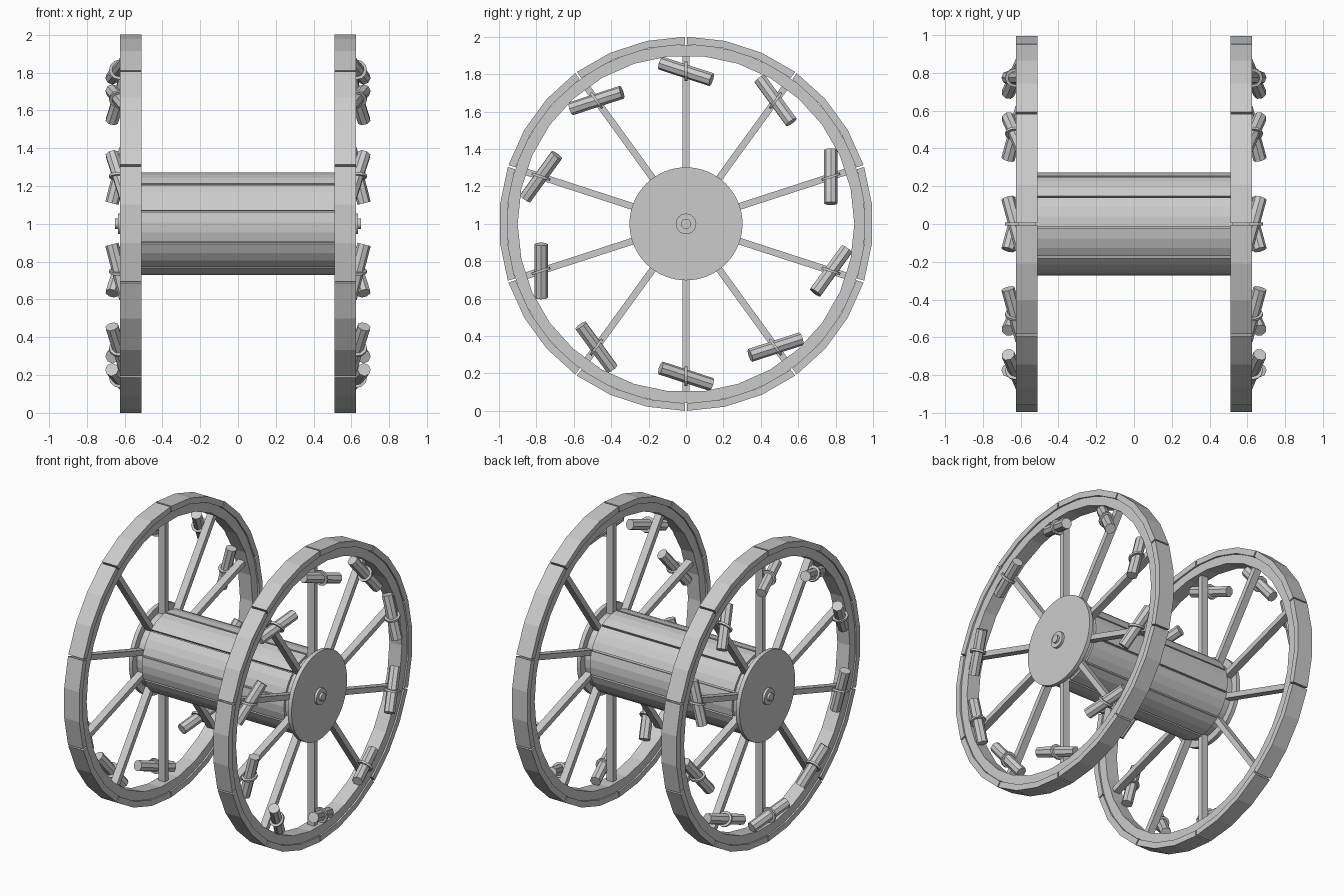
import bpy, bmesh
from math import sin, cos, radians, pi
from mathutils import Matrix, Vector

if "Cube" in bpy.data.objects:
    bpy.data.objects.remove(bpy.data.objects["Cube"])

CENTRE = Vector((0, 0, 1))
SPOKES = [18 + 36 * k for k in range(10)]


def radial(deg):
    return Vector((0, cos(radians(deg)), sin(radians(deg))))


def finish(name, bm, mirror=True, smooth=False):
    bmesh.ops.recalc_face_normals(bm, faces=bm.faces)
    me = bpy.data.meshes.new(name)
    bm.to_mesh(me)
    bm.free()
    ob = bpy.data.objects.new(name, me)
    ob.location = CENTRE
    bpy.context.collection.objects.link(ob)
    if mirror:
        ob.modifiers.new("other_wheel", 'MIRROR').use_mirror_merge = False
    if smooth:
        bpy.context.view_layer.objects.active = ob
        ob.select_set(True)
        bpy.ops.object.shade_smooth_by_angle(angle=radians(30))
        ob.select_set(False)
    return ob


def add_arc(bm, x0, x1, r0, r1, a0, a1, n):
    """Curved block around the x axis from angle a0 to a1."""
    rings = []
    for i in range(n + 1):
        d = radial(a0 + (a1 - a0) * i / n)
        rings.append([bm.verts.new(d * r + Vector((x, 0, 0)))
                      for x, r in ((x0, r0), (x1, r0), (x1, r1), (x0, r1))])
    for a, b in zip(rings, rings[1:]):
        for j in range(4):
            k = (j + 1) % 4
            bm.faces.new((a[j], a[k], b[k], b[j]))
    bm.faces.new(rings[0])
    bm.faces.new(rings[-1])


def add_rod(bm, p, q, r, sides):
    """Cylinder from p to q."""
    d = q - p
    m = Matrix.Translation((p + q) / 2) @ d.to_track_quat('Z', 'Y').to_matrix().to_4x4()
    bmesh.ops.create_cone(bm, cap_ends=True, segments=sides, radius1=r, radius2=r,
                          depth=d.length, matrix=m)


def add_ring(bm, centre, axis, r0, r1, width, sides):
    """Flat hoop with a rectangular section."""
    q = axis.to_track_quat('Z', 'Y')
    loops = []
    for i in range(sides):
        a = 2 * pi * i / sides
        loops.append([bm.verts.new(centre + q @ Vector((r * cos(a), r * sin(a), h)))
                      for r, h in ((r0, -width / 2), (r1, -width / 2),
                                   (r1, width / 2), (r0, width / 2))])
    for i in range(sides):
        a, b = loops[i], loops[(i + 1) % sides]
        for j in range(4):
            k = (j + 1) % 4
            bm.faces.new((a[j], a[k], b[k], b[j]))


# Outer tyre in ten pieces with joints at the spokes
bm = bmesh.new()
for a in SPOKES:
    add_arc(bm, 0.51, 0.625, 0.96, 1.0, a + 0.3, a + 35.7, 3)
finish("wheel_tyre", bm)

# Inner rim, slightly narrower than the tyre
bm = bmesh.new()
add_ring(bm, Vector((0.5675, 0, 0)), Vector((1, 0, 0)), 0.90, 0.962, 0.095, 30)
finish("wheel_rim", bm)

# Square spokes
bm = bmesh.new()
for a in SPOKES:
    m = (Matrix.Rotation(radians(a), 4, 'X') @ Matrix.Translation((0.5675, 0.575, 0))
         @ Matrix.Diagonal((0.05, 0.67, 0.036, 1)))
    bmesh.ops.create_cube(bm, size=1, matrix=m)
finish("spokes", bm)

# Drum staves over a core
bm = bmesh.new()
for k in range(10):
    a = 22 + 36 * k
    add_arc(bm, -0.54, 0.54, 0.245, 0.272, a + 1.2, a + 34.8, 3)
finish("drum_staves", bm, mirror=False)
bm = bmesh.new()
add_rod(bm, Vector((-0.59, 0, 0)), Vector((0.59, 0, 0)), 0.255, 30)
finish("drum_core", bm, mirror=False)

# Hub plate, washer and axle end
for name, x0, x1, r, n in (("hub_plate", 0.59, 0.618, 0.302, 64),
                           ("hub_washer", 0.61, 0.635, 0.055, 24),
                           ("axle_end", 0.62, 0.65, 0.027, 16)):
    bm = bmesh.new()
    add_rod(bm, Vector((x0, 0, 0)), Vector((x1, 0, 0)), r, n)
    finish(name, bm, smooth=True)

# Slanted rockets with strap hoops on the spokes
rockets, straps = bmesh.new(), bmesh.new()
for a in SPOKES:
    c = radial(a) * 0.815 + Vector((0.63, 0, 0))
    half = radial(a - 108) * 0.143 + Vector((0.037, 0, 0))
    add_rod(rockets, c - half, c + half, 0.036, 8)
    add_ring(straps, c, radial(a - 90), 0.036, 0.052, 0.014, 12)
finish("rockets", rockets)
finish("rocket_straps", straps)
